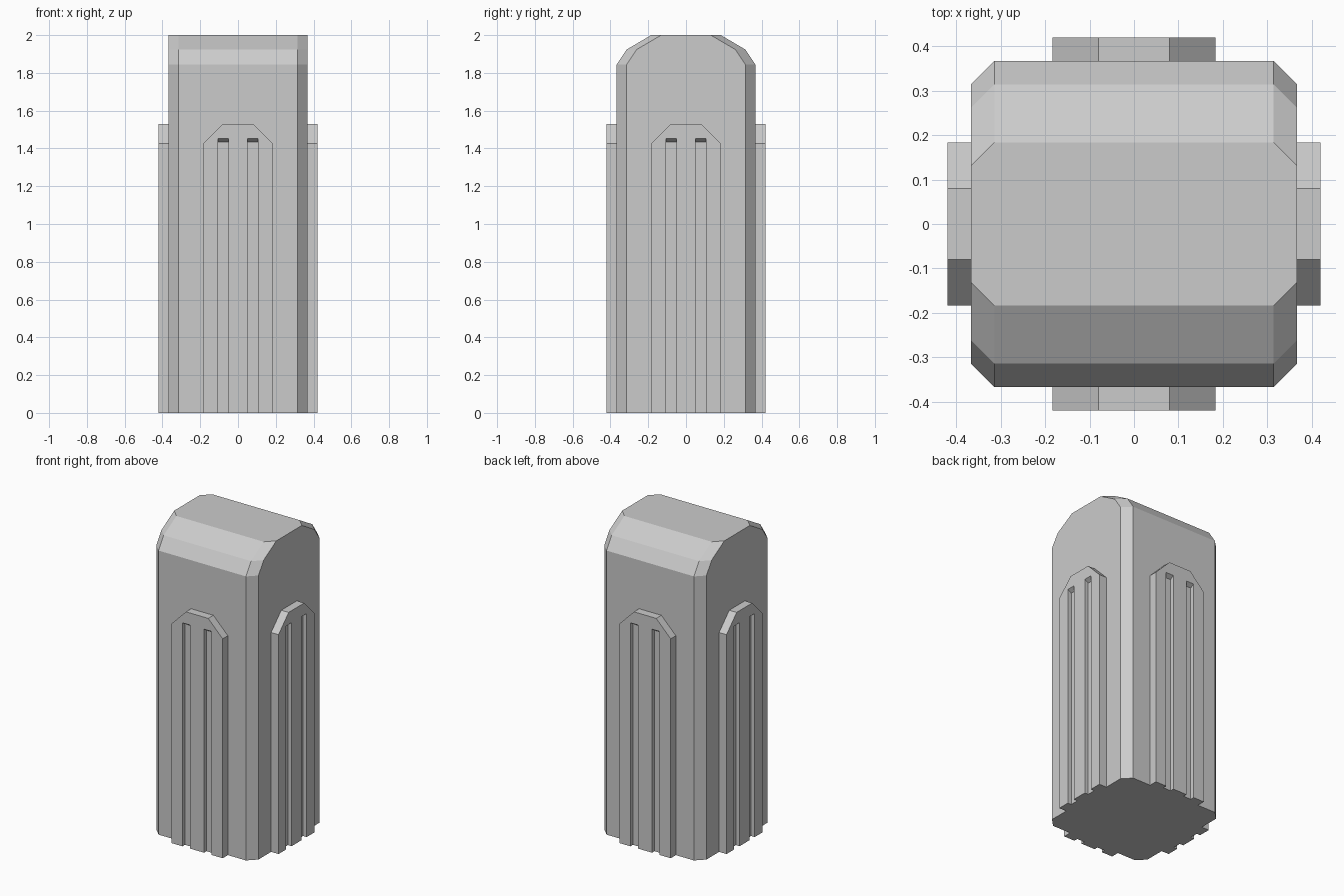
import bpy, bmesh, math
from mathutils import Matrix

if "Cube" in bpy.data.objects:
    bpy.data.objects.remove(bpy.data.objects["Cube"])

HALF, CH = 0.367, 0.053      # body half width, corner chamfer
DEPTH = 0.026                # groove depth
FACE = 0.42                  # outer face of the panels


def loft(name, sections):
    """Closed solid through a list of equally long point loops."""
    bm = bmesh.new()
    rings = [[bm.verts.new(p) for p in s] for s in sections]
    for a, b in zip(rings, rings[1:]):
        for i in range(len(a)):
            j = (i + 1) % len(a)
            bm.faces.new((a[i], a[j], b[j], b[i]))
    bm.faces.new(rings[0])
    bm.faces.new(rings[-1])
    bmesh.ops.recalc_face_normals(bm, faces=bm.faces[:])
    mesh = bpy.data.meshes.new(name)
    bm.to_mesh(mesh)
    bm.free()
    ob = bpy.data.objects.new(name, mesh)
    bpy.context.collection.objects.link(ob)
    return ob


def mirrored(pts):
    return pts + [(-u, z) for u, z in reversed(pts)]


# Body: rounded-top profile, narrowed at both ends for the chamfered corners
profile = mirrored([(HALF, 0), (HALF, 1.845), (HALF - CH, 1.924), (0.184, 2.0)])
sections = []
for x, inset in ((-HALF, CH), (CH - HALF, 0), (HALF - CH, 0), (HALF, CH)):
    sections.append([(x, y - math.copysign(inset, y), z) for y, z in profile])
loft("pillar_body", sections)

# Raised panel outline and groove cutters with a sloped upper end
outline = mirrored([(0.184, 0), (0.184, 1.425), (0.08, 1.53)])
cutters = []
for s in (-1, 1):
    side = [(-FACE - 0.026, -0.1), (-FACE - 0.026, 1.469),
            (-FACE + DEPTH, 1.435), (-FACE + DEPTH, -0.1)]
    cut = loft("groove_cutter", [[(s * x, y, z) for y, z in side] for x in (0.05, 0.105)])
    cut.hide_render = True
    cut.hide_viewport = False
    cut.display_type = 'WIRE'
    cutters.append(cut)

# One panel on each of the four sides
panel = loft("front_panel", [[(x, y, z) for x, z in outline] for y in (-FACE, -HALF)])
for cut in cutters:
    mod = panel.modifiers.new("groove", 'BOOLEAN')
    mod.operation = 'DIFFERENCE'
    mod.solver = 'EXACT'
    mod.object = cut
bpy.context.view_layer.update()
grooved = bpy.data.meshes.new_from_object(
    panel.evaluated_get(bpy.context.evaluated_depsgraph_get()))
panel.modifiers.clear()
panel.data = grooved
for cut in cutters:
    bpy.data.objects.remove(cut)
for k, name in enumerate(("right_panel", "back_panel", "left_panel"), 1):
    mesh = grooved.copy()
    mesh.transform(Matrix.Rotation(k * math.pi / 2, 4, 'Z'))
    bpy.context.collection.objects.link(bpy.data.objects.new(name, mesh))
